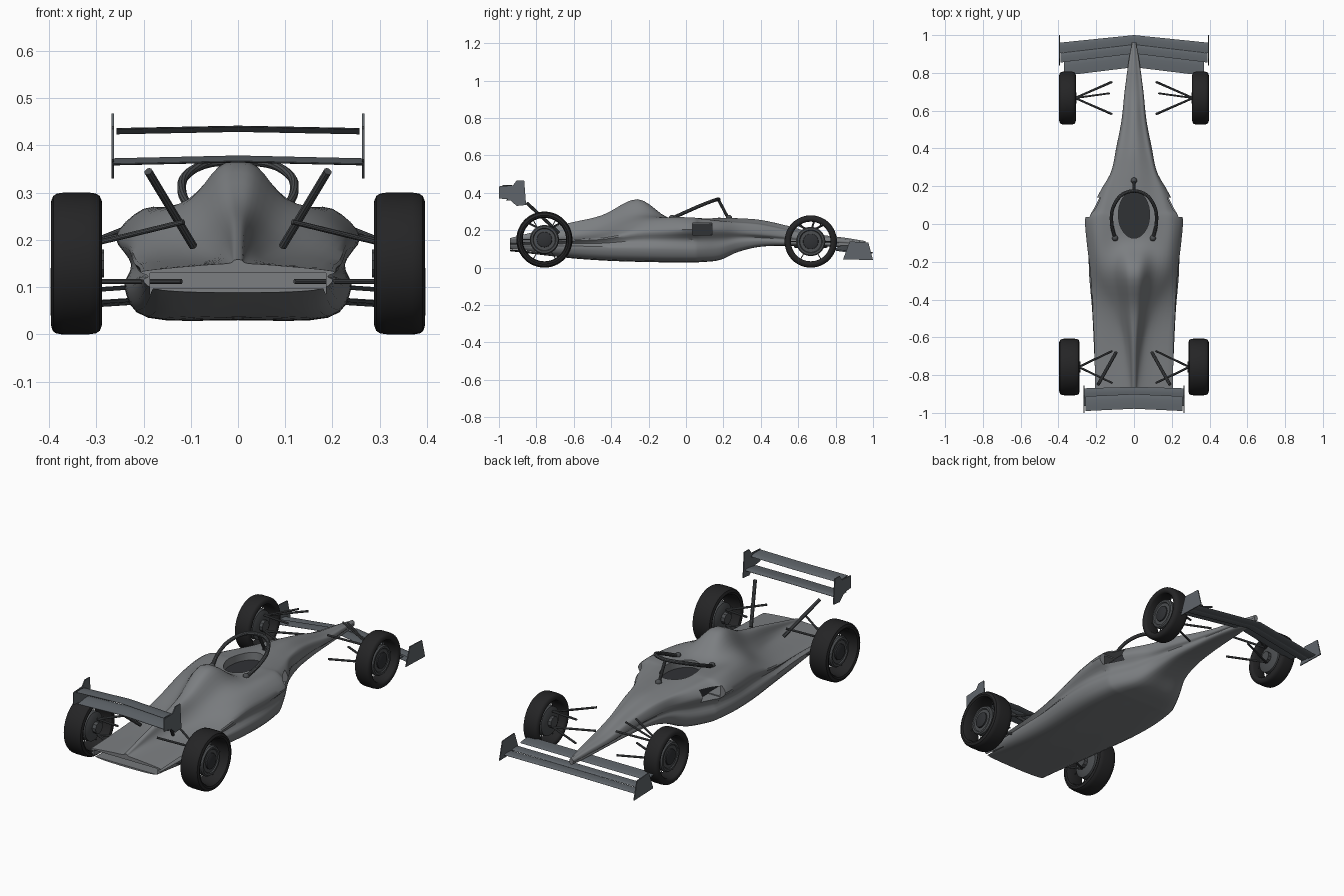
import bpy, bmesh, math
from mathutils import Vector as V

if "Cube" in bpy.data.objects:
    bpy.data.objects.remove(bpy.data.objects["Cube"])


def material(name, r, g, b):
    m = bpy.data.materials.new(name)
    m.diffuse_color = (r, g, b, 1)
    m.use_nodes = True
    m.node_tree.nodes["Principled BSDF"].inputs["Base Color"].default_value = m.diffuse_color
    return m


BODY = material("body_grey", 0.2, 0.21, 0.22)
RUBBER = material("rubber", 0.018, 0.018, 0.019)
DARK = material("dark_metal", 0.07, 0.075, 0.08)
CARBON = material("carbon", 0.03, 0.032, 0.036)
WING = material("wing_grey", 0.115, 0.13, 0.145)


def spline(pts, n, closed=False):
    """Smooth curve through the points, n steps per span."""
    pts, k, out = [V(p) for p in pts], len(pts), []
    pick = (lambda i: pts[i % k]) if closed else (lambda i: pts[max(0, min(k - 1, i))])
    for i in range(k if closed else k - 1):
        a, b, c, d = (pick(i + j) for j in (-1, 0, 1, 2))
        for s in range(n):
            t = s / n
            out.append(0.5 * (2 * b + (c - a) * t + (2 * a - 5 * b + 4 * c - d) * t * t
                              + (3 * b - a - 3 * c + d) * t ** 3))
    return out if closed else out + [pts[-1]]


def loft(name, rings, mat=None, loop=False, angle=35):
    """Skin closed rings of equal length; cap the ends unless looped."""
    bm = bmesh.new()
    vs = [[bm.verts.new(p) for p in r] for r in rings]
    m, n = len(vs), len(vs[0])
    for i in range(m if loop else m - 1):
        a, b = vs[i], vs[(i + 1) % m]
        for j in range(n):
            bm.faces.new((a[j], a[(j + 1) % n], b[(j + 1) % n], b[j]))
    if not loop:
        bm.faces.new(vs[0])
        bm.faces.new(vs[-1])
    bmesh.ops.recalc_face_normals(bm, faces=bm.faces)
    me = bpy.data.meshes.new(name)
    bm.to_mesh(me)
    bm.free()
    ob = bpy.data.objects.new(name, me)
    bpy.context.collection.objects.link(ob)
    if mat:
        me.materials.append(mat)
    smooth(ob, angle)
    return ob


def smooth(ob, angle=35):
    bpy.ops.object.select_all(action='DESELECT')
    ob.select_set(True)
    bpy.context.view_layer.objects.active = ob
    bpy.ops.object.shade_smooth_by_angle(angle=math.radians(angle))


def box(name, x, y, z, mat=None):
    return loft(name, [[(a, y[0], z[0]), (a, y[1], z[0]), (a, y[1], z[1]), (a, y[0], z[1])] for a in x], mat)


def tube(name, pts, r, mat=DARK, sides=10):
    pts, rings = [V(p) for p in pts], []
    for i, p in enumerate(pts):
        d = pts[min(i + 1, len(pts) - 1)] - pts[max(i - 1, 0)]
        u = d.cross(V((0.3, 0.2, 1))).normalized()
        w = d.cross(u).normalized()
        rings.append([p + r * (math.cos(t) * u + math.sin(t) * w)
                      for t in (2 * math.pi * k / sides for k in range(sides))])
    return loft(name, rings, mat)


def lathe(name, profile, centre, mat, n=48):
    """Spin a closed (axial, radius) profile around the x direction."""
    c = V(centre)
    return loft(name, [[c + V((a, r * math.cos(t), r * math.sin(t))) for a, r in profile]
                       for t in (2 * math.pi * k / n for k in range(n))], mat, loop=True)


def wing(name, half, lead, trail, thick, sweep=0, rise=0, mat=WING):
    """Swept aerofoil; lead and trail are (y, z) at the centre line."""
    rings = []
    for x in (-half, 0, half):
        f = abs(x) / half
        up, low = [], []
        for t, h in ((0, 0), (.06, .6), (.3, 1), (.65, .75), (1, .15)):
            y = lead[0] + (trail[0] - lead[0]) * t - sweep * f
            z = lead[1] + (trail[1] - lead[1]) * t - rise * f
            up.append((x, y, z + thick * h / 2))
            low.append((x, y, z - thick * h / 2))
        rings.append(up + low[:0:-1])
    return loft(name, rings, mat)


def plate(name, x, outline, t=0.005):
    return loft(name, [[(a, y, z) for y, z in outline] for a in (x - t / 2, x + t / 2)], WING)


def cut(ob, cutter):
    mod = ob.modifiers.new("cut", 'BOOLEAN')
    mod.operation, mod.solver, mod.object = 'DIFFERENCE', 'EXACT', cutter
    bpy.context.view_layer.objects.active = ob
    bpy.ops.object.modifier_apply(modifier=mod.name)
    bpy.data.objects.remove(cutter)


# Body: y, bottom z, hull w/z, pod w/z, deck w/z, cover w, top z
STATIONS = [
    (.96, .108, .010, .118, .012, .127, .010, .135, .006, .142),
    (.85, .108, .026, .122, .030, .138, .026, .15, .016, .16),
    (.70, .115, .045, .130, .050, .145, .045, .165, .03, .18),
    (.55, .117, .060, .135, .066, .165, .058, .195, .04, .222),
    (.40, .112, .082, .140, .095, .180, .085, .225, .06, .255),
    (.28, .085, .108, .130, .120, .190, .112, .235, .085, .264),
    (.18, .042, .155, .100, .175, .200, .150, .245, .10, .267),
    (.08, .031, .205, .092, .228, .203, .180, .257, .12, .268),
    (.03, .030, .222, .092, .258, .205, .200, .264, .12, .268),
    (-.10, .030, .238, .095, .250, .200, .195, .264, .11, .270),
    (-.26, .033, .238, .100, .230, .190, .178, .243, .10, .366),
    (-.45, .040, .222, .103, .216, .158, .118, .185, .066, .280),
    (-.65, .055, .212, .110, .203, .146, .075, .158, .034, .233),
    (-.94, .088, .200, .112, .200, .134, .08, .146, .02, .158)]


def section(y, zb, hw, hz, pw, pz, dw, dz, cw, tz):
    half = [(.8 * hw, zb + .005), (hw, hz), (.95 * min(hw, pw), (hz + pz) / 2), (pw, pz),
            (dw, dz), (cw, dz + .35 * (tz - dz)), (cw * .42, dz + .9 * (tz - dz))]
    pts = [(0, y, zb)] + [(x, y, z) for x, z in half] + [(0, y, tz)] + [(-x, y, z) for x, z in half[::-1]]
    return spline(pts, 4, True)


columns = [spline(c, 5) for c in zip(*(section(*s) for s in STATIONS))]
body = loft("body", list(zip(*columns)), BODY)


def oval(rx, ry, z):
    return [(rx * math.cos(t), .05 + ry * math.sin(t), z) for t in (2 * math.pi * k / 40 for k in range(40))]


# Cockpit opening, sidepod inlets and open tail
cut(body, loft("cockpit_cutter", [oval(.083, .125, .2), oval(.083, .125, .4)]))
for s in (-1, 1):
    cut(body, box("inlet_cutter", (s * .15, s * .32), (.036, .14), (.175, .238)))
    cut(body, box("duct_cutter", (s * .15, s * .225), (-.06, .05), (.18, .232)))
    box("inlet_wall", (s * .143, s * .156), (-.058, .138), (.176, .236), CARBON)
cut(body, loft("tail_cutter", [[(-w, y, a), (w, y, a), (w, y, b), (-w, y, b)]
                               for y, w, a, b in ((-.96, .186, .099, .129), (-.64, .186, .07, .136))]))
smooth(body)
loft("cockpit_floor", [oval(.084, .126, .195), oval(.084, .126, .225)], CARBON)

# Halo with front pillar and feet
arch = [(.1, -.075, .264), (.118, 0, .298), (.113, .08, .333), (.07, .15, .36), (0, .175, .366)]
arch += [(-x, y, z) for x, y, z in arch[-2::-1]]
tube("halo", spline(arch, 6), .0095)
tube("halo_pillar", [(0, .172, .366), (0, .228, .26)], .008)
for p in [(.1, -.075, .266), (-.1, -.075, .266), (0, .23, .266)]:
    bpy.ops.mesh.primitive_uv_sphere_add(segments=16, ring_count=8, radius=.016, location=p)
    foot = bpy.context.object
    foot.name = "halo_foot"
    foot.data.materials.append(DARK)
    smooth(foot, 60)

# Front wing
wing("front_wing_main", .393, (1.0, .08), (.945, .083), .009, .04, .025)
wing("front_wing_middle", .388, (.95, .086), (.9, .090), .008, .045, .025)
wing("front_wing_flap", .37, (.905, .112), (.83, .119), .008, .045, .025)

# Rear wing
wing("rear_wing_main", .265, (-.862, .374), (-.955, .366), .014, .008, .006)
wing("rear_wing_flap", .257, (-.9, .432), (-.978, .440), .012, .012, .005)

for s in (-1, 1):
    plate("front_endplate", s * .394, [(.84, .045), (.875, .14), (.975, .135), (1.0, .04)])
    plate("rear_endplate", s * .265, [(-1, .37), (-1, .435), (-.925, .44), (-.905, .467), (-.865, .467),
                                      (-.855, .335), (-.905, .33), (-.945, .365)])
    tube("rear_wing_strut", [(s * .095, -.68, .187), (s * .19, -.85, .345)], .009)

    # Wheels: label, axle y, radius, half width
    for label, y, R, a in (("front", .667, .14, .044), ("rear", -.757, .15, .054)):
        c = (s * (.396 - a), y, R)
        i = R - .034
        half = [(.75 * a, i), (.92 * a, i + .005), (a, i + .014), (.98 * a, R - .016), (.91 * a, R - .007),
                (.76 * a, R - .002), (.5 * a, R)]
        lathe(label + "_tyre", half + [(-x, r) for x, r in half[::-1]], c, RUBBER)
        # Hub with stepped face and thin rim spokes
        k = s * a
        lathe(label + "_hub", [(-.7 * k, .001), (-.7 * k, .05), (-.5 * k, .074), (.45 * k, .078), (.6 * k, .072),
                               (.6 * k, .062), (.5 * k, .058), (.5 * k, .044), (.5 * k, .001)], c, DARK)
        lathe(label + "_wheel_nut", [(.4 * k, .001), (.4 * k, .042), (.62 * k, .04), (.68 * k, .034),
                                     (.68 * k, .001)], c, CARBON, 24)
        for n in range(6):
            d = V((0, math.cos(n * math.pi / 3), math.sin(n * math.pi / 3)))
            tube(label + "_spoke", [V(c) + d * .07, V(c) + d * (i + .005)], .0025, DARK, 6)

        # Wishbones, push rod and axle
        hx, inner = s * (.40 - 2 * a), s * .115
        for dy in (-.085, .085):
            tube(label + "_upper_arm", [(hx, y, .195), (inner, y + dy, .238)], .0055)
            tube(label + "_lower_arm", [(hx, y, .112), (s * .12, y + dy, .112)], .0055)
        if label == "front":
            tube("front_push_rod", [(hx, y, .195), (s * .13, y + .025, .268)], .005)
        tube(label + "_axle", [(hx - s * .008, y, R), (c[0], y, R)], .03)
